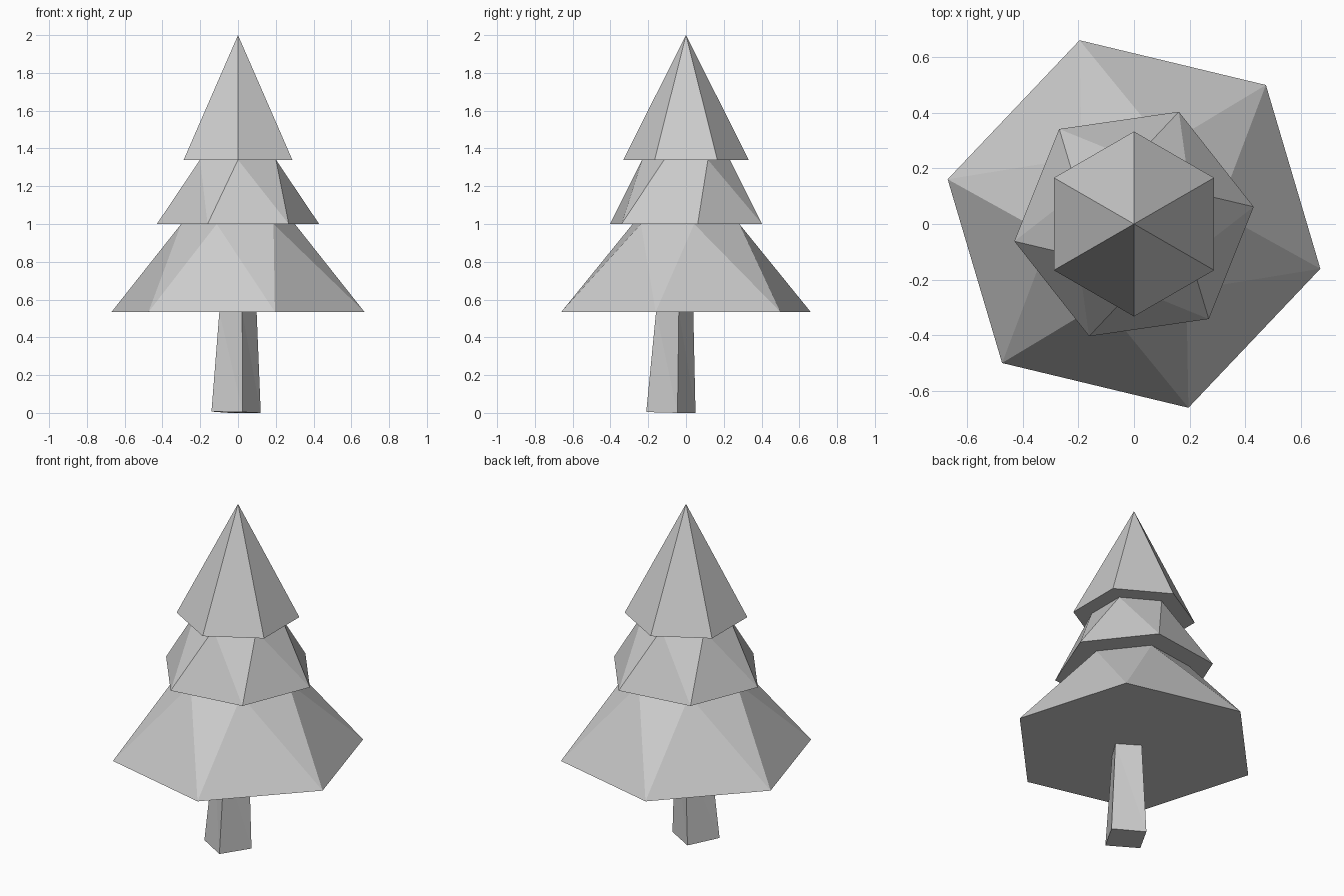
import bpy
import bmesh
from math import cos, sin, radians

cube = bpy.data.objects.get("Cube")
if cube:
    bpy.data.objects.remove(cube, do_unlink=True)

grey = bpy.data.materials.new("plain grey")
grey.use_nodes = True
colour = (0.6, 0.6, 0.6, 1)
grey.diffuse_color = colour
grey.node_tree.nodes["Principled BSDF"].inputs["Base Color"].default_value = colour


def ring(sides, radius, z, turn, centre=(0, 0)):
    """Corners of a regular polygon, counter-clockwise."""
    angles = [radians(turn + 360 * i / sides) for i in range(sides)]
    return [(centre[0] + radius * cos(a), centre[1] + radius * sin(a), z)
            for a in angles]


def loft(name, lower, upper):
    """Twisted, triangulated skirt from lower to upper ring, closed below."""
    bm = bmesh.new()
    low = [bm.verts.new(p) for p in lower]
    top = [bm.verts.new(p) for p in upper]
    n = len(low)
    for i in range(n):
        j = (i + 1) % n
        if len(top) == 1:
            bm.faces.new((low[i], low[j], top[0]))
        else:
            bm.faces.new((low[i], low[j], top[i]))
            bm.faces.new((low[j], top[j], top[i]))
    bm.faces.new(low[::-1])
    mesh = bpy.data.meshes.new(name)
    bm.to_mesh(mesh)
    bm.free()
    mesh.materials.append(grey)
    obj = bpy.data.objects.new(name, mesh)
    bpy.context.collection.objects.link(obj)
    return obj


# Foliage: each tier is turned against the one above it
TURN_TOP, TURN_MIDDLE, TURN_BOTTOM = 30, 8.2, -13.5
loft("top_tier", ring(6, 0.332, 1.34, TURN_TOP), [(0, 0, 2)])
loft("middle_tier", ring(6, 0.434, 1.0, TURN_MIDDLE), ring(6, 0.232, 1.34, TURN_TOP))
loft("bottom_tier", ring(6, 0.688, 0.535, TURN_BOTTOM), ring(6, 0.304, 1.0, TURN_MIDDLE))

# Trunk: leaning square post with a slightly tilted foot
foot = [(x, y, max(0, -0.035 * (x + y) - 0.002))
        for x, y, z in ring(4, 0.135, 0, 15, (-0.01, -0.08))]
loft("trunk", foot, ring(4, 0.101, 0.535, 12.5, (0, -0.06)))
